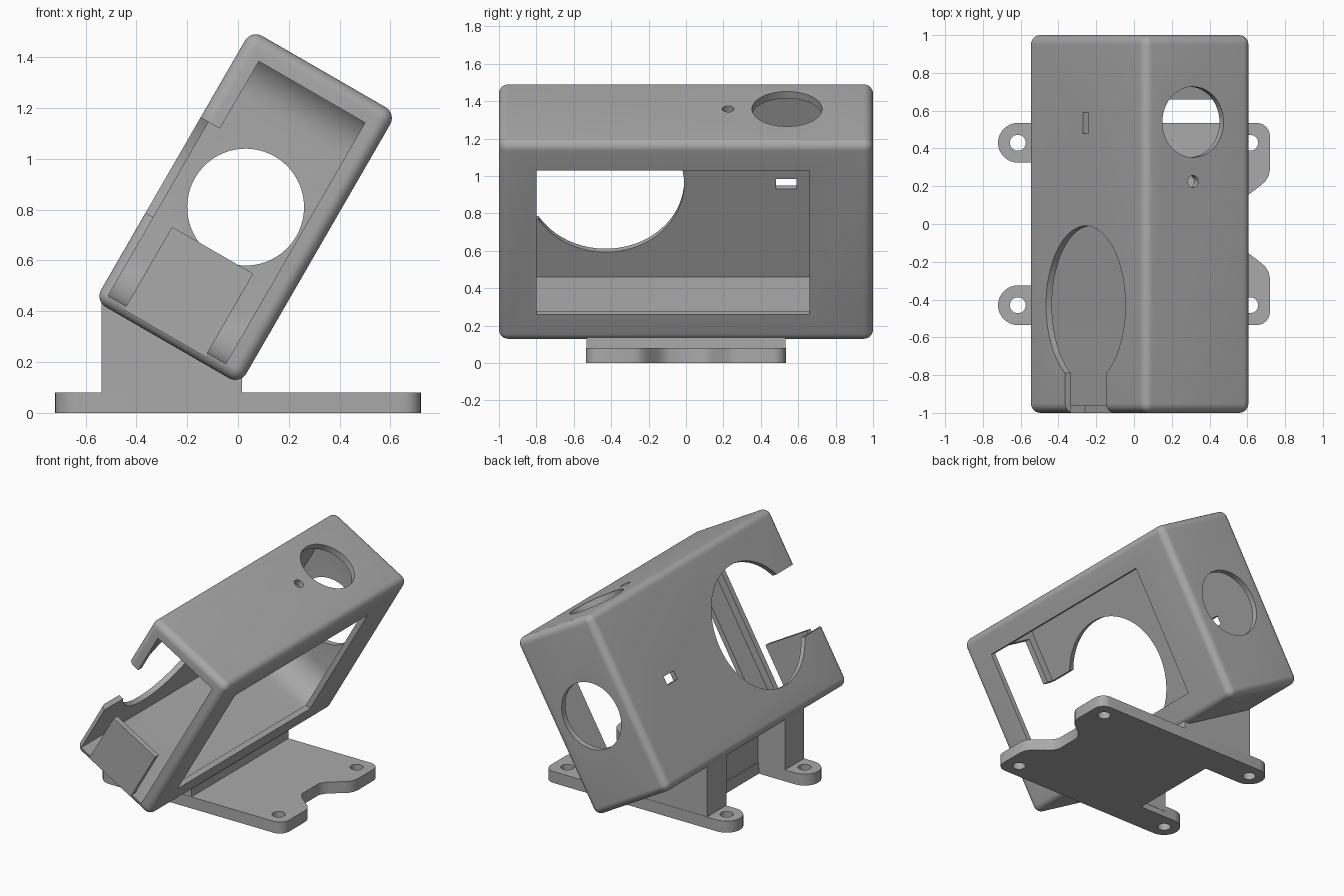
import bpy, bmesh, math
from mathutils import Matrix, Vector

default = bpy.data.objects.get("Cube")
if default:
    bpy.data.objects.remove(default, do_unlink=True)

grey = bpy.data.materials.new("plain grey")
grey.use_nodes = True
colour = (0.4, 0.4, 0.4, 1)
grey.diffuse_color = colour
grey.node_tree.nodes["Principled BSDF"].inputs["Base Color"].default_value = colour

# Tilted frame of the housing: x across, y along, z up its long side
TILT = Matrix.Translation((0.03, 0, 0.81)) @ Matrix.Rotation(math.radians(30), 4, 'Y')
FLAT = Matrix.Identity(4)


def make(name, bm, frame):
    bmesh.ops.recalc_face_normals(bm, faces=bm.faces[:])
    mesh = bpy.data.meshes.new(name)
    bm.to_mesh(mesh)
    bm.free()
    mesh.materials.append(grey)
    obj = bpy.data.objects.new(name, mesh)
    bpy.context.collection.objects.link(obj)
    obj.matrix_world = frame
    return obj


def box(name, lo, hi, frame=TILT, radius=0, pick=None):
    """Box between two corners; edges chosen by pick are rounded."""
    lo, hi = Vector(lo), Vector(hi)
    bm = bmesh.new()
    bmesh.ops.create_cube(bm, size=1)
    for v in bm.verts:
        v.co = Vector([(a + b) / 2 + c * (b - a) for a, b, c in zip(lo, hi, v.co)])
    if radius:
        edges = [e for e in bm.edges if pick is None or pick(e)]
        bmesh.ops.bevel(bm, geom=edges, offset=radius, segments=8, profile=0.5,
                        affect='EDGES', clamp_overlap=True)
    return make(name, bm, frame)


def cylinder(name, centre, radius, depth, axis='Z', frame=TILT):
    turn = {'X': Matrix.Rotation(math.pi / 2, 4, 'Y'),
            'Y': Matrix.Rotation(math.pi / 2, 4, 'X'), 'Z': FLAT}[axis]
    bm = bmesh.new()
    bmesh.ops.create_cone(bm, cap_ends=True, segments=64, radius1=radius, radius2=radius,
                          depth=depth, matrix=Matrix.Translation(centre) @ turn)
    return make(name, bm, frame)


def prism(name, points, along):
    """Extrude a closed outline of 3D points."""
    bm = bmesh.new()
    face = bm.faces.new([bm.verts.new(p) for p in points])
    grown = bmesh.ops.extrude_face_region(bm, geom=[face])["geom"]
    bmesh.ops.translate(bm, vec=along, verts=[g for g in grown if isinstance(g, bmesh.types.BMVert)])
    return make(name, bm, FLAT)


def cut(target, cutters):
    bpy.context.view_layer.objects.active = target
    for cutter in cutters:
        mod = target.modifiers.new("cut", 'BOOLEAN')
        mod.operation, mod.solver, mod.object = 'DIFFERENCE', 'EXACT', cutter
        bpy.ops.object.modifier_apply(modifier=mod.name)
        bpy.data.objects.remove(cutter, do_unlink=True)


def smooth(obj):
    bpy.ops.object.select_all(action='DESELECT')
    obj.select_set(True)
    bpy.context.view_layer.objects.active = obj
    bpy.ops.object.shade_smooth_by_angle(angle=math.radians(30))


# Hollow housing with rounded edges
W, H = 0.33, 0.616
housing = box("housing", (-W, -1, -H), (W, 1, H), radius=0.05)


def back_end_edges(e):
    a, b = (v.co for v in e.verts)
    return a.y > 0.9 and b.y > 0.9 and abs(a.x - b.x) > 0.1


cut(housing, [
    box("cavity", (-0.294, -0.96, -0.573), (0.294, 0.96, 0.573), radius=0.2, pick=back_end_edges),
    box("front_opening", (-0.242, -1.1, -0.573), (0.241, -0.9, 0.523)),
    box("front_corner_opening", (-0.294, -1.1, -0.573), (-0.2, -0.9, -0.2)),
    box("side_window", (0.2, -0.8, -0.445), (0.5, 0.66, 0.445)),
    cylinder("lens_hole", (-W, -0.43, 0), 0.42, 0.2, 'X'),
    box("lens_slot", (-0.5, -1.1, -0.217), (-0.2, -0.6, 0.217)),
    box("slit", (-0.5, 0.48, -0.03), (-0.2, 0.59, 0.03)),
    cylinder("end_hole", (-0.03, 0.54, H), 0.187, 0.2),
    cylinder("pin_hole", (-0.03, 0.225, H), 0.032, 0.2),
    cylinder("back_hole", (0, 1, 0), 0.23, 0.3, 'Y'),
])
smooth(housing)

# Upright tab standing in the front opening
box("front_tab", (-0.212, -1, -0.59), (0.157, -0.96, -0.212))

# Support block with a slanted top and a recess on its outer side
block = prism("support_block", [(-0.537, -0.533, 0.04), (0.015, -0.533, 0.04),
                                (0.015, -0.533, 0.137), (-0.537, -0.533, 0.455)], (0, 1.066, 0))
cut(block, [box("recess", (-0.8, -0.323, -0.2), (-0.33, 0.323, 0.8), FLAT)])

# Base plate: half outline mirrored front to back
half = [(0.56, 0.09), (0.575, 0.12), (0.6, 0.15), (0.66, 0.195), (0.695, 0.225), (0.713, 0.255), (0.72, 0.29)]
for i in range(7):
    a = math.radians(15 * i)
    half.append((0.65 + 0.07 * math.cos(a), 0.465 + 0.07 * math.sin(a)))
for i in range(17):
    a = math.radians(90 + 180 * i / 16)
    half.append((-0.615 + 0.105 * math.cos(a), 0.43 + 0.105 * math.sin(a)))
half.append((-0.335, 0.325))
outline = half + [(x, -y) for x, y in reversed(half)]
plate = prism("base_plate", [(x, y, 0) for x, y in outline], (0, 0, 0.08))
cut(plate, [cylinder("screw_hole", (sx * 0.615, sy * 0.43, 0.04), 0.042, 0.3, 'Z', FLAT)
            for sx in (-1, 1) for sy in (-1, 1)])
smooth(plate)
